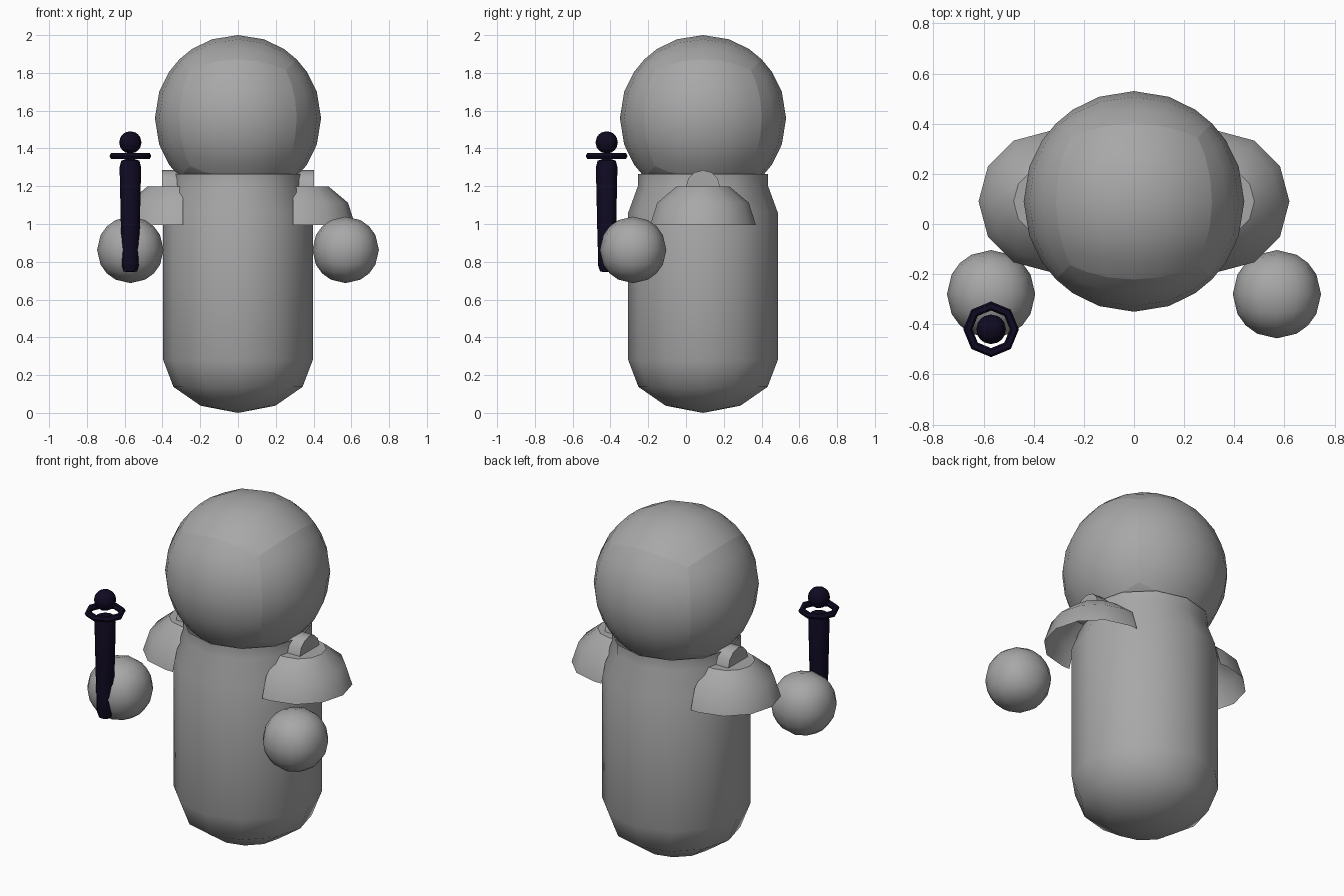
import bpy, bmesh
from math import sin, cos, pi, radians

if "Cube" in bpy.data.objects:
    bpy.data.objects.remove(bpy.data.objects["Cube"])

CY = 0.09  # depth of the body axis


def material(name, rgb):
    m = bpy.data.materials.new(name)
    m.diffuse_color = (*rgb, 1)
    m.use_nodes = True
    m.node_tree.nodes["Principled BSDF"].inputs["Base Color"].default_value = m.diffuse_color
    return m


dark = material("dark_navy", (0.005, 0.003, 0.016))
grey = material("mid_grey", (0.39, 0.39, 0.39))


def finish(name, bm, loc=(0, 0, 0), mat=grey, angle=40):
    bmesh.ops.recalc_face_normals(bm, faces=bm.faces)
    mesh = bpy.data.meshes.new(name)
    bm.to_mesh(mesh)
    bm.free()
    ob = bpy.data.objects.new(name, mesh)
    ob.location = loc
    bpy.context.collection.objects.link(ob)
    mesh.materials.append(mat)
    bpy.ops.object.select_all(action='DESELECT')
    ob.select_set(True)
    bpy.context.view_layer.objects.active = ob
    bpy.ops.object.shade_smooth_by_angle(angle=radians(angle))
    return ob


def quad_sphere(name, loc, r, n, mat=grey, seams=False):
    bm = bmesh.new()
    bmesh.ops.create_cube(bm, size=2)
    bmesh.ops.subdivide_edges(bm, edges=bm.edges[:], cuts=n - 1, use_grid_fill=True)
    if seams:  # keep the shading break along the cube edges
        for e in bm.edges:
            mid = (e.verts[0].co + e.verts[1].co) / 2
            e.smooth = sum(abs(c) > 0.999 for c in mid) < 2
    for v in bm.verts:
        v.co = v.co.normalized() * r
    return finish(name, bm, loc, mat)


def lathe(name, profile, loc, steps, mat=grey, closed=False):
    bm = bmesh.new()
    vs = [bm.verts.new((r, 0, z)) for r, z in profile]
    pairs = list(zip(vs, vs[1:])) + ([(vs[-1], vs[0])] if closed else [])
    es = [bm.edges.new(p) for p in pairs]
    bmesh.ops.spin(bm, geom=vs + es, cent=(0, 0, 0), axis=(0, 0, 1),
                   angle=2 * pi, steps=steps, use_merge=True)
    bmesh.ops.remove_doubles(bm, verts=bm.verts[:], dist=1e-4)
    return finish(name, bm, loc, mat, 50)


def shoulder(name, s):
    # half dome, 12 sided, flat on top, drawn inward by a short sleeve, open underneath
    x0, inner, r, h = 0.34, 0.29, 0.28, 0.235
    bm = bmesh.new()
    rows = []
    for lat in (0, 30, 60):
        c, z = r * cos(radians(lat)), h * sin(radians(lat))
        arc = [(x0 + c * cos(a), c * sin(a), z)
               for a in (radians(30 * k - 90) for k in range(7))]
        pts = [(inner, -c, z)] + arc + [(inner, c, z)]
        rows.append([bm.verts.new((s * x, y, z)) for x, y, z in pts])
    for lo, hi in zip(rows, rows[1:]):
        for k in range(8):
            bm.faces.new((lo[k], lo[k + 1], hi[k + 1], hi[k]))
    bm.faces.new(rows[-1])
    return finish(name, bm, (0, CY, 0.995))


def shoulder_knob(name, s):
    # half disc standing across the top of the shoulder
    bm = bmesh.new()
    pts = [(0.09 * cos(k * pi / 6), 0.088 * sin(k * pi / 6)) for k in range(7)]
    f = bm.faces.new([bm.verts.new((s * 0.29, y, z)) for y, z in pts])
    out = bmesh.ops.extrude_face_region(bm, geom=[f])
    bmesh.ops.translate(bm, vec=(s * 0.112, 0, 0),
                        verts=[g for g in out["geom"] if isinstance(g, bmesh.types.BMVert)])
    return finish(name, bm, (0, CY, 1.197))


# body and head
lathe("body", [(0, 0.0), (0.198, 0.038), (0.342, 0.138), (0.396, 0.28),
               (0.396, 1.06), (0.345, 1.2), (0.345, 1.264)], (0, CY, 0), 12)
quad_sphere("head", (0, CY, 1.56), 0.44, 6, seams=True)

# hands and shoulders on both sides
for side, s in (("left", 1), ("right", -1)):
    quad_sphere(side + "_hand", (s * 0.57, -0.28, 0.863), 0.176, 4)
    shoulder(side + "_shoulder", s)
    shoulder_knob(side + "_shoulder_knob", s)

# staff: handle, floating ring and ball
WAND = (-0.57, -0.42, 0)
lathe("staff_handle", [(0, 0.745), (0.035, 0.748), (0.047, 0.785), (0.047, 0.87),
                       (0.05, 0.98), (0.057, 1.3), (0.048, 1.335), (0, 1.352)],
      WAND, 12, dark)
lathe("staff_ring", [(0.075, 1.36), (0.083, 1.375), (0.103, 1.375),
                     (0.111, 1.36), (0.103, 1.345), (0.083, 1.345)],
      WAND, 8, dark, closed=True)
quad_sphere("staff_ball", (-0.57, -0.42, 1.432), 0.059, 4, dark)
